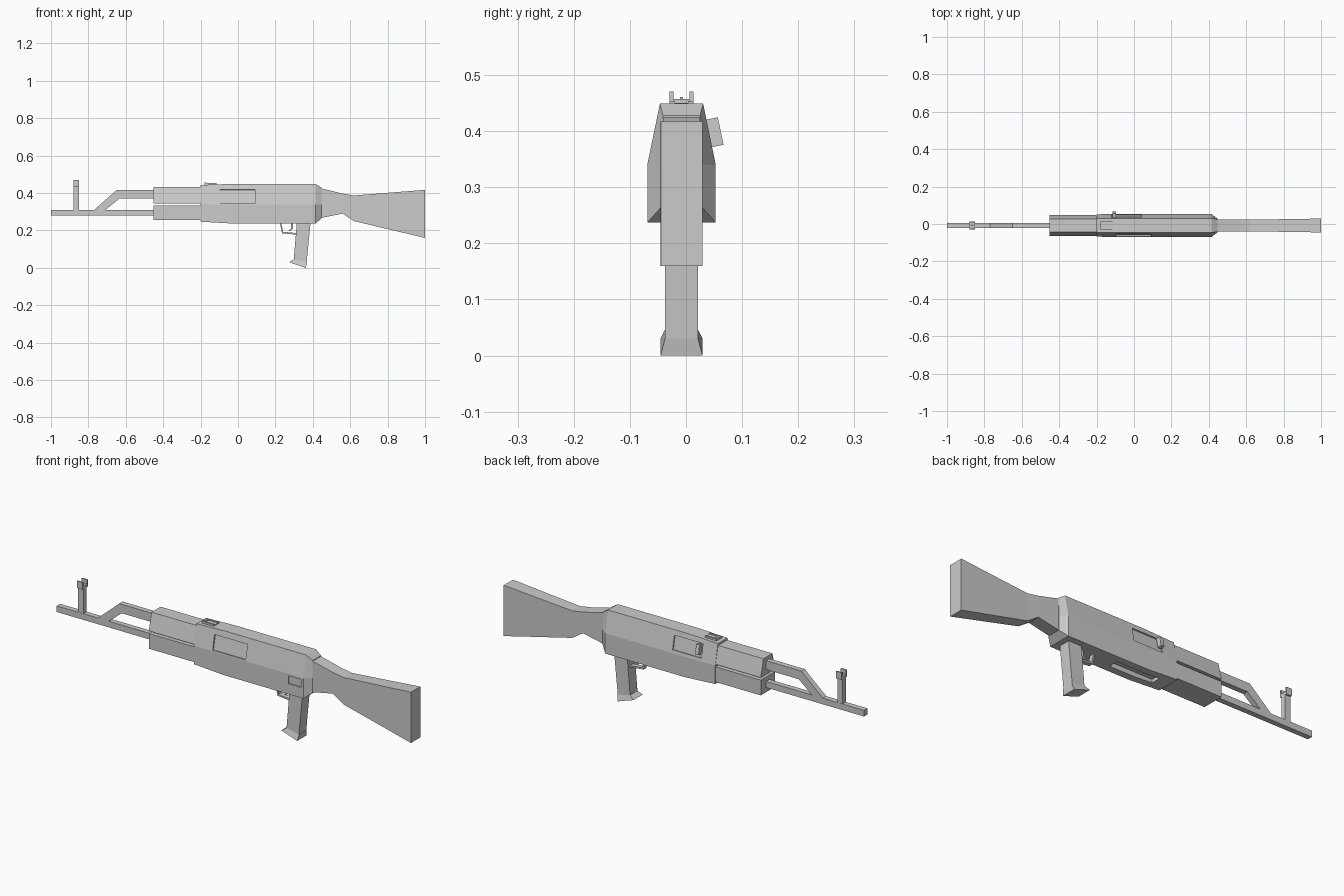
import bpy
import bmesh
from math import radians
from mathutils import Matrix, Vector

cube = bpy.data.objects.get("Cube")
if cube:
    bpy.data.objects.remove(cube, do_unlink=True)

CY = -0.008            # centre plane of the body
TILT = radians(11.7)   # lean of the upper side faces

grey = bpy.data.materials.new("plain_grey")
grey.use_nodes = True
grey.diffuse_color = (0.6, 0.6, 0.6, 1)
grey.node_tree.nodes["Principled BSDF"].inputs["Base Color"].default_value = grey.diffuse_color


def finish(name, bm):
    bmesh.ops.recalc_face_normals(bm, faces=bm.faces[:])
    mesh = bpy.data.meshes.new(name)
    bm.to_mesh(mesh)
    bm.free()
    mesh.materials.append(grey)
    obj = bpy.data.objects.new(name, mesh)
    bpy.context.collection.objects.link(obj)
    return obj


def loft(name, rings):
    """Skin between matching rings of points and cap both ends."""
    bm = bmesh.new()
    loops = [[bm.verts.new(p) for p in ring] for ring in rings]
    n = len(loops[0])
    for a, b in zip(loops, loops[1:]):
        for i in range(n):
            j = (i + 1) % n
            bm.faces.new((a[i], a[j], b[j], b[i]))
    bm.faces.new(loops[0])
    bm.faces.new(loops[-1])
    return finish(name, bm)


def slab(name, profile, half, y=CY):
    """Side profile of (x, z) points given a width along y."""
    return loft(name, [[(x, y + s * half, z) for x, z in profile] for s in (-1, 1)])


def box(name, x, y, z, tilt=0):
    """Box from ranges; tilt leans it about the x axis."""
    mid = Vector([sum(r) / 2 for r in (x, y, z)])
    size = [r[1] - r[0] for r in (x, y, z)]
    bm = bmesh.new()
    mat = Matrix.Translation(mid) @ Matrix.Rotation(tilt, 4, "X") @ Matrix.Diagonal((*size, 1))
    bmesh.ops.create_cube(bm, size=1, matrix=mat)
    return finish(name, bm)


def rect(x, low, high, half):
    return [(x, CY + s * half, z) for s, z in ((-1, low), (1, low), (1, high), (-1, high))]


def shoulder(x, low, mid, high, wide, narrow):
    """Six-sided section: upright below mid, leaning in above it."""
    pts = ((-wide, low), (wide, low), (wide, mid), (narrow, high), (-narrow, high), (-wide, mid))
    return [(x, CY + y, z) for y, z in pts]


# Receiver with a tapered rear
receiver = loft("receiver", [
    shoulder(-0.2, 0.247, 0.34, 0.443, 0.06, 0.038),
    shoulder(-0.03, 0.237, 0.34, 0.449, 0.061, 0.0385),
    shoulder(0.415, 0.237, 0.34, 0.449, 0.061, 0.0385),
    shoulder(0.447, 0.265, 0.34, 0.428, 0.036, 0.033),
])

# Shallow recesses: both upper sides, lower rear side, underside
cutters = [
    box("left_port_cutter", (-0.12, 0.04), (0.036, 0.056), (0.355, 0.425), TILT),
    box("right_port_cutter", (-0.095, 0.09), (-0.072, -0.052), (0.345, 0.42), -TILT),
    box("selector_cutter", (0.33, 0.4), (-0.08, -0.063), (0.29, 0.33)),
    box("magazine_well_cutter", (-0.13, 0.11), (CY - 0.025, CY + 0.025), (0.2, 0.26)),
]
for cutter in cutters:
    cutter.hide_render = True
    mod = receiver.modifiers.new(cutter.name, "BOOLEAN")
    mod.operation = "DIFFERENCE"
    mod.solver = "EXACT"
    mod.object = cutter
bpy.context.view_layer.objects.active = receiver
for mod in list(receiver.modifiers):
    bpy.ops.object.modifier_apply(modifier=mod.name)
for cutter in cutters:
    bpy.data.objects.remove(cutter, do_unlink=True)

# Charging handle, leaning with the receiver side
box("charging_handle", (-0.116, -0.097), (0.04, 0.062), (0.373, 0.423), TILT)

# Split hand guard
loft("upper_hand_guard", [shoulder(x, 0.345, 0.35, 0.433, 0.057, 0.036) for x in (-0.453, -0.2)])
loft("lower_hand_guard", [rect(x, 0.256, 0.333, 0.057) for x in (-0.453, -0.19)])

# Barrel and bent gas tube
loft("barrel", [rect(x, 0.279, 0.31, 0.0135) for x in (-1, -0.44)])
slab("gas_tube", [(-0.44, 0.37), (-0.635, 0.37), (-0.715, 0.305), (-0.775, 0.305),
                  (-0.65, 0.415), (-0.44, 0.415)], 0.0135)

# Front sight: post, head, two ears and a pin
front = (-0.88, -0.85)
box("front_sight_post", front, (CY - 0.0125, CY + 0.0125), (0.305, 0.44))
box("front_sight_head", front, (CY - 0.021, CY + 0.021), (0.435, 0.45))
for side, label in ((-1, "right"), (1, "left")):
    y = CY + side * 0.0178
    box("front_sight_ear_" + label, front, (y - 0.0032, y + 0.0032), (0.445, 0.471))
box("front_sight_pin", (-0.87, -0.86), (CY - 0.003, CY + 0.003), (0.445, 0.461))

# Rear sight: base plate, side rails and notch block
box("rear_sight_base", (-0.18, -0.115), (CY - 0.021, CY + 0.021), (0.435, 0.45))
for side, label in ((-1, "right"), (1, "left")):
    y = CY + side * 0.0165
    box("rear_sight_rail_" + label, (-0.18, -0.115), (y - 0.0045, y + 0.0045), (0.445, 0.454))
box("rear_sight_notch", (-0.18, -0.168), (CY - 0.014, CY + 0.014), (0.445, 0.457))

# Stock with a narrow neck
loft("stock", [
    rect(0.435, 0.265, 0.427, 0.033),
    rect(0.56, 0.29, 0.397, 0.032),
    rect(0.62, 0.25, 0.387, 0.031),
    rect(1.0, 0.16, 0.417, 0.037),
])

# Grip and its flared foot
slab("grip", [(0.315, 0.245), (0.388, 0.245), (0.367, 0.03), (0.298, 0.045)], 0.0295)
foot_top = [(0.298, 0.046), (0.369, 0.03)]
foot_base = [(0.274, 0.03), (0.363, 0.0)]
loft("grip_foot", [
    [(x, CY + s * half, z) for s, pair in ((-1, pts), (1, pts[::-1])) for x, z in pair]
    for pts, half in ((foot_top, 0.0295), (foot_base, 0.0375))
])

# Trigger guard and trigger
slab("trigger_guard", [(0.224, 0.24), (0.235, 0.185), (0.31, 0.178), (0.31, 0.186),
                       (0.241, 0.193), (0.232, 0.24)], 0.012)
slab("trigger", [(0.283, 0.24), (0.283, 0.212), (0.27, 0.2), (0.277, 0.196),
                 (0.293, 0.208), (0.293, 0.24)], 0.005)
